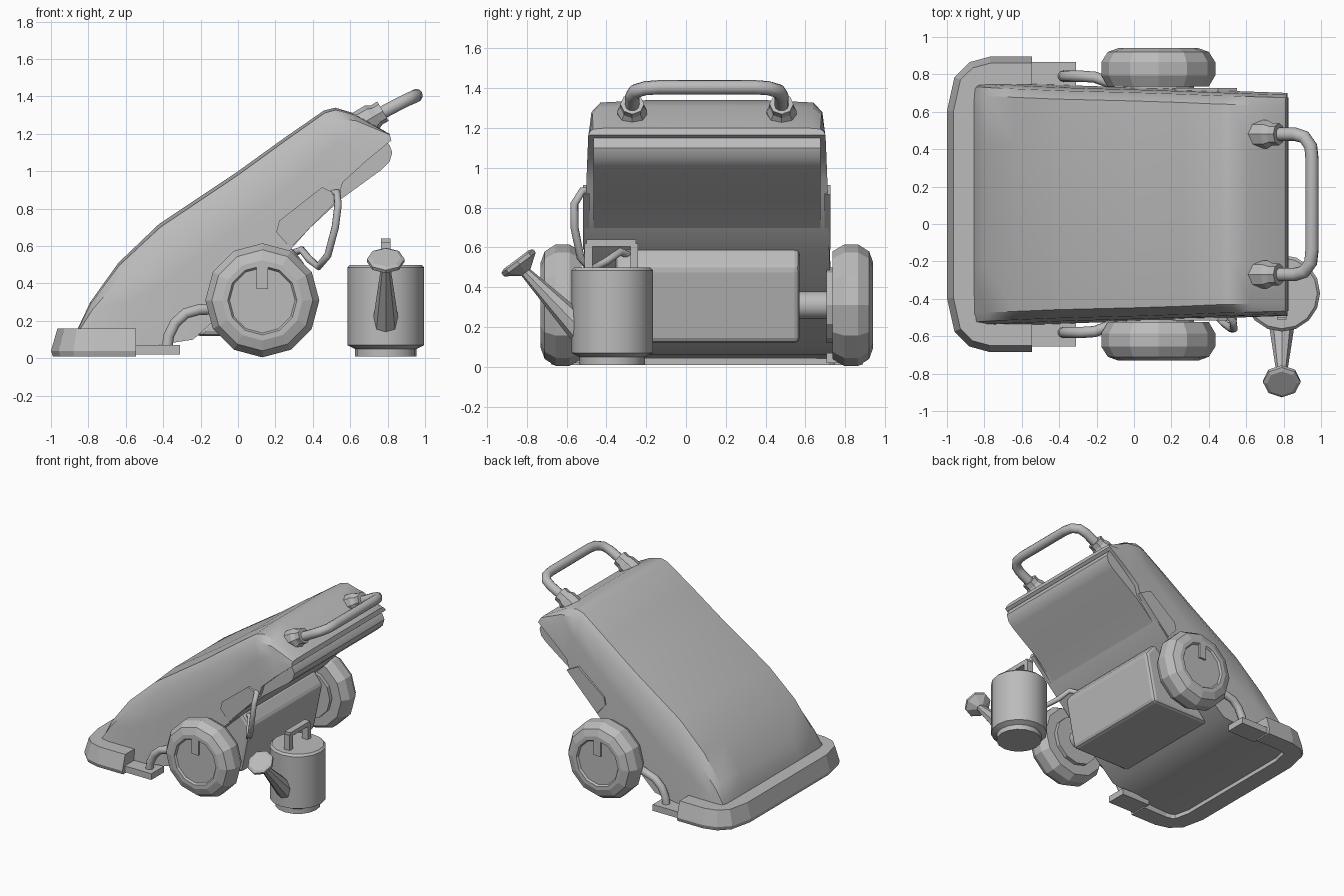
import bpy, bmesh, math
from mathutils import Vector

cube = bpy.data.objects.get("Cube")
if cube:
    bpy.data.objects.remove(cube, do_unlink=True)

MID = 0.105  # y of the cart's mirror plane

grey = bpy.data.materials.new("plain grey")
grey.use_nodes = True
tone = (0.5, 0.5, 0.5, 1)
grey.diffuse_color = tone
grey.node_tree.nodes["Principled BSDF"].inputs["Base Color"].default_value = tone


def finish(name, bm, smooth=None, bevel=0):
    bmesh.ops.recalc_face_normals(bm, faces=bm.faces)
    mesh = bpy.data.meshes.new(name)
    bm.to_mesh(mesh)
    bm.free()
    ob = bpy.data.objects.new(name, mesh)
    bpy.context.collection.objects.link(ob)
    mesh.materials.append(grey)
    if bevel:
        mod = ob.modifiers.new("soft edges", "BEVEL")
        mod.width, mod.segments = bevel, 2
    if smooth:
        bpy.ops.object.select_all(action="DESELECT")
        ob.select_set(True)
        bpy.context.view_layer.objects.active = ob
        bpy.ops.object.shade_smooth_by_angle(angle=math.radians(smooth))
    return ob


def skin(name, rings, closed=True, caps=True, **kw):
    """Bridge equal-length rings of points into a surface."""
    bm = bmesh.new()
    rows = [[bm.verts.new(p) for p in ring] for ring in rings]
    n = len(rows[0])
    for a, b in zip(rows, rows[1:]):
        for i in range(n if closed else n - 1):
            j = (i + 1) % n
            bm.faces.new((a[i], a[j], b[j], b[i]))
    if caps:
        bm.faces.new(rows[0])
        bm.faces.new(rows[-1])
    return finish(name, bm, **kw)


def lathe(name, origin, axis, profile, sides, **kw):
    """Revolve (distance along axis, radius) pairs around an axis."""
    axis = Vector(axis).normalized()
    up = Vector((0, 1, 0)) if abs(axis.z) > 0.9 else Vector((0, 0, 1))
    u = (up - axis * up.dot(axis)).normalized()
    v = axis.cross(u)
    turn = [math.tau * i / sides for i in range(sides)]
    rings = [[Vector(origin) + axis * d + (u * math.cos(t) + v * math.sin(t)) * r
              for t in turn] for d, r in profile]
    return skin(name, rings, **kw)


def rod(name, a, b, r1, r2, sides=12, **kw):
    d = Vector(b) - Vector(a)
    return lathe(name, a, d, [(0, r1), (d.length, r2)], sides, **kw)


def box(name, lo, hi, **kw):
    ring = [(lo[0], lo[1]), (hi[0], lo[1]), (hi[0], hi[1]), (lo[0], hi[1])]
    return skin(name, [[(x, y, z) for x, y in ring] for z in (lo[2], hi[2])], **kw)


def prism(name, outline, y0, y1, **kw):
    return skin(name, [[(x, y, z) for x, z in outline] for y in (y0, y1)], **kw)


def tube(name, points, radius, sides=3, smooth=True):
    curve = bpy.data.curves.new(name, "CURVE")
    curve.dimensions = "3D"
    curve.bevel_depth, curve.bevel_resolution = radius, sides
    curve.use_fill_caps = True
    spline = curve.splines.new("POLY")
    spline.points.add(len(points) - 1)
    for p, co in zip(spline.points, points):
        p.co = (*co, 1)
    spline.use_smooth = smooth
    curve.materials.append(grey)
    ob = bpy.data.objects.new(name, curve)
    bpy.context.collection.objects.link(ob)


# Sloping main body: stations of top point, bottom point
stations = [((-0.87, 0.13), (-0.87, 0.04)), ((-0.79, 0.30), (-0.70, 0.05)),
            ((-0.64, 0.51), (-0.50, 0.06)), ((-0.42, 0.72), (-0.24, 0.10)),
            ((0, 1.0), (0.05, 0.36)), ((0.25, 1.18), (0.28, 0.58)),
            ((0.46, 1.325), (0.54, 0.87)), ((0.52, 1.34), (0.56, 0.94)),
            ((0.62, 1.31), (0.68, 1.05)), ((0.81, 1.20), (0.82, 1.165))]
rings = []
for (tx, tz), (bx, bz) in stations:
    w = 0.655 - 0.035 * (bx + 0.87)
    section = [(w, 0), (w - 0.01, 0.55), (w - 0.025, 0.85), (w - 0.07, 0.97), (w * 0.5, 1)]
    section += [(0, 1)] + [(-y, t) for y, t in reversed(section)]
    rings.append([(bx + (tx - bx) * t, MID + y, bz + (tz - bz) * t) for y, t in section])
skin("main_body", rings, smooth=35)

# Rounded panel below the upper body
prism("underside_panel", [(0.78, 1.17), (0.81, 1.14), (0.825, 1.10), (0.81, 1.05), (0.77, 1.01),
                          (0.55, 0.85), (0.28, 0.60), (0.40, 0.85)],
      MID - 0.57, MID + 0.57, smooth=35)

# Tank between the wheels
prism("tank", [(-0.23, 0.12), (0.28, 0.12), (0.36, 0.50), (0.28, 0.60), (0.1, 0.5)],
      MID - 0.46, MID + 0.465, bevel=0.025)
rod("axle", (0.13, MID - 0.65, 0.31), (0.13, MID + 0.65, 0.31), 0.07, 0.07, smooth=35)

# Wraparound bumper
half = [(-0.545, 0.79), (-0.77, 0.79), (-0.88, 0.76), (-0.96, 0.68), (-1, 0.5)]
path = [Vector(p) for p in half] + [Vector((x, -y)) for x, y in reversed(half)]
rings = []
for i, p in enumerate(path):
    d = path[min(i + 1, len(path) - 1)] - path[max(i - 1, 0)]
    inward = Vector((-d.y, d.x)).normalized()
    ring = []
    for inset, z in [(0.01, 0.01), (0, 0.04), (0.035, 0.16), (0.15, 0.16), (0.15, 0.01)]:
        q = p + inward * inset
        ring.append((q.x, MID + q.y, z))
    rings.append(ring)
skin("bumper", rings)

# Paired parts: wheels, feet, pipes, side plates, handle sockets
tyre = [(0.60, 0.19), (0.63, 0.19), (0.63, 0.27), (0.69, 0.305), (0.76, 0.305),
        (0.815, 0.27), (0.835, 0.215), (0.835, 0.185), (0.82, 0.175)]
for side, s in (("right", -1), ("left", 1)):
    def out(d):
        return MID + s * d

    lathe(side + "_wheel", (0.13, MID, 0.31), (0, s, 0), tyre, 12)
    box(side + "_wheel_pin", (0.10, min(out(0.81), out(0.835)), 0.37),
        (0.16, max(out(0.81), out(0.835)), 0.515))
    box(side + "_foot", (-0.56, min(out(0.6), out(0.76)), 0.02),
        (-0.31, max(out(0.6), out(0.76)), 0.07))
    tube(side + "_pipe", [(-0.38, out(0.685), 0.05), (-0.37, out(0.685), 0.12),
                          (-0.335, out(0.685), 0.19), (-0.28, out(0.685), 0.24),
                          (-0.21, out(0.68), 0.26), (-0.1, out(0.64), 0.265)], 0.03)
    prism(side + "_side_plate", [(0.45, 0.915), (0.22, 0.735), (0.205, 0.675), (0.28, 0.59),
                                 (0.55, 0.865)], out(0.59), out(0.622))
    lathe(side + "_handle_socket", (0.62, out(0.375), 1.23), (0.85, 0, 0.5),
          [(0, 0.075), (0.11, 0.075), (0.14, 0.06), (0.18, 0.06)], 8)

# Push handle
arm = [(0.70, 0.375, 1.275), (0.86, 0.375, 1.36), (0.91, 0.36, 1.385),
       (0.945, 0.31, 1.40), (0.952, 0.24, 1.405)]
arm += [(x, -y, z) for x, y, z in reversed(arm)]
tube("push_handle", [(x, MID + y, z) for x, y, z in arm], 0.036)

# Hose from body side to tank
tube("hose", [(0.49, -0.47, 0.88), (0.53, -0.52, 0.885), (0.535, -0.56, 0.82),
              (0.52, -0.56, 0.70), (0.48, -0.53, 0.55), (0.43, -0.48, 0.49),
              (0.38, -0.40, 0.53), (0.34, -0.33, 0.58), (0.29, -0.29, 0.56)], 0.02)

# Watering can
CX, CY = 0.79, -0.37
lathe("can_body", (CX, CY, 0), (0, 0, 1),
      [(0.01, 0.165), (0.05, 0.165), (0.07, 0.205), (0.485, 0.205), (0.50, 0.19)],
      16, smooth=35)
rod("can_spout", (CX, -0.53, 0.19), (CX, -0.82, 0.49), 0.07, 0.025, 8)
lathe("can_rose", (CX, -0.805, 0.475), (0, -0.6, 0.8),
      [(0, 0.03), (0.05, 0.10), (0.07, 0.10), (0.08, 0.08)], 8)

# Square loop handle on the can, front to back
for name, lo, hi in (("front", -0.51, -0.47), ("back", -0.28, -0.24)):
    box("can_handle_" + name, (CX - 0.025, lo, 0.48), (CX + 0.025, hi, 0.62))
box("can_handle_top", (CX - 0.025, -0.50, 0.605), (CX + 0.025, -0.25, 0.64))
